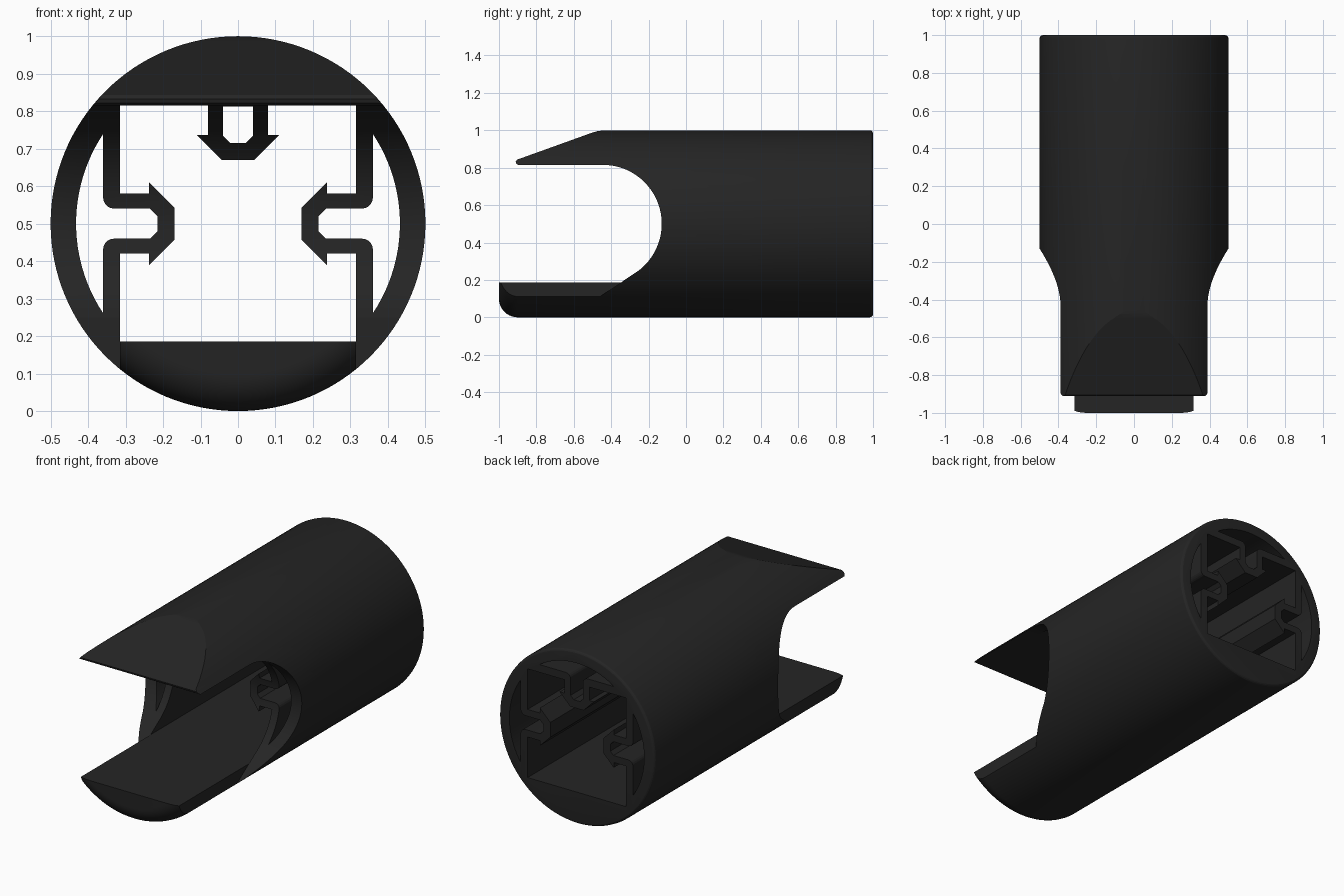
import bpy, bmesh, math

if "Cube" in bpy.data.objects:
    bpy.data.objects.remove(bpy.data.objects["Cube"])

R, ZC = 0.5, 0.5          # tube radius and axis height
HALF, CAV = 0.315, 0.432  # half width of square bore, radius of outer cavities

black = bpy.data.materials.new("matte_black")
black.diffuse_color = (0.018, 0.018, 0.018, 1)
black.use_nodes = True
black.node_tree.nodes["Principled BSDF"].inputs["Base Color"].default_value = black.diffuse_color


def make_object(name, bm):
    bmesh.ops.recalc_face_normals(bm, faces=bm.faces)
    mesh = bpy.data.meshes.new(name)
    bm.to_mesh(mesh)
    bm.free()
    mesh.materials.append(black)
    ob = bpy.data.objects.new(name, mesh)
    bpy.context.collection.objects.link(ob)
    return ob


def arc(cx, cy, r, a0, a1, n):
    return [(cx + r * math.cos(math.radians(a0 + (a1 - a0) * i / n)),
             cy + r * math.sin(math.radians(a0 + (a1 - a0) * i / n))) for i in range(n + 1)]


def prism(name, pts, lo, hi, axis):
    """Extrude a closed outline along y (points are x,z) or x (points are y,z)."""
    bm = bmesh.new()
    rings = []
    for d in (lo, hi):
        rings.append([bm.verts.new((p, d, q) if axis == 'y' else (d, p, q)) for p, q in pts])
    n = len(pts)
    bm.faces.new(rings[0])
    bm.faces.new(rings[1])
    for i in range(n):
        j = (i + 1) % n
        bm.faces.new((rings[0][i], rings[0][j], rings[1][j], rings[1][i]))
    ob = make_object(name, bm)
    ob.hide_render = True
    return ob


def lathe(name, profile, n):
    """Revolve (y, radius) points about the tube axis."""
    bm = bmesh.new()
    rings = [[bm.verts.new((r * math.cos(2 * math.pi * i / n), y,
                            ZC + r * math.sin(2 * math.pi * i / n))) for i in range(n)]
             for y, r in profile]
    for a, b in zip(rings, rings[1:]):
        for i in range(n):
            j = (i + 1) % n
            bm.faces.new((a[i], a[j], b[j], b[i]))
    bm.faces.new(rings[0])
    bm.faces.new(rings[-1])
    return make_object(name, bm)


def place(pts, turns):
    """Rotate (across, outward) points by quarter turns around the axis."""
    for _ in range(turns):
        pts = [(-v, u) for u, v in pts]
    return [(u, v + ZC) for u, v in pts]


# Tube body: rounded front edge, small rounded back edge
front = [(-0.9 + a, r) for a, r in arc(0, 0.4, 0.1, 180, 90, 10)]
back = [(y, r) for y, r in arc(0.982, 0.482, 0.018, 90, 0, 4)]
body = lathe("tube_body", front + back, 128)

# Square bore whose outline wraps the three arrow-shaped clips
clip = [(0.08, HALF), (0.08, 0.237), (0.11, 0.237), (0.043, 0.17)]
clip += [(-u, v) for u, v in reversed(clip)]
bore = []
for turns in range(3):
    bore += place([(HALF, HALF)] + clip, {0: 0, 1: 1, 2: 3}[turns]) if turns < 2 else []
bore += place([(-HALF, -HALF)], 0)
bore += place([(HALF, -HALF)], 0)
bore += place(clip, 3)
cutters = [prism("bore_cutter", bore, -1.2, 1.2, 'y')]

# Curved cavities behind the thin walls, each running into its clip channel
a0 = math.degrees(math.asin(0.36 / CAV))
half = [(0.02, 0.215), (0.04, 0.235)] + arc(0.07, 0.33, 0.03, 180, 90, 5)
cavity = half + arc(0, 0, CAV, a0, 180 - a0, 24) + [(-u, v) for u, v in reversed(half)]
for name, turns, start in (("top", 0, -0.4), ("left", 1, -1.2), ("right", 3, -1.2)):
    cutters.append(prism(name + "_cavity_cutter", place(cavity, turns), start, 1.2, 'y'))

# Rounded side opening that leaves an upper and a lower tongue
opening = [(-1.2, 0.8152)] + arc(-0.445, 0.5, 0.3152, 90, -52.5, 36) + [(-0.33, 0.2), (-1.2, 0.2)]
cutters.append(prism("opening_cutter", opening, -0.7, 0.7, 'x'))

# Straight sides of the lower tongue
lower = [(-1.2, 0.25), (-0.253, 0.25), (-0.775, -0.1), (-1.2, -0.1)]
for lo, hi in ((-0.7, -HALF + 0.0002), (HALF - 0.0002, 0.7)):
    cutters.append(prism("tongue_side_cutter", lower, lo, hi, 'x'))

# Sloped top and blunt tip of the upper tongue
slope = [(-1.2, 0.7), (-0.897, 0.7), (-0.897, 0.815), (-0.908, 0.822), (-0.911, 0.832),
         (-0.903, 0.843), (-0.5, 0.988), (-0.475, 0.995), (-0.44, 1.0), (-0.44, 1.1), (-1.2, 1.1)]
cutters.append(prism("slope_cutter", slope, -0.7, 0.7, 'x'))

# Apply all cuts, then remove the helpers
bpy.context.view_layer.objects.active = body
for c in cutters:
    mod = body.modifiers.new("cut", 'BOOLEAN')
    mod.operation, mod.solver, mod.object = 'DIFFERENCE', 'EXACT', c
    bpy.ops.object.modifier_apply(modifier=mod.name)
for c in cutters:
    bpy.data.objects.remove(c, do_unlink=True)

bpy.ops.object.select_all(action='DESELECT')
body.select_set(True)
bpy.ops.object.shade_smooth_by_angle(angle=math.radians(16))
